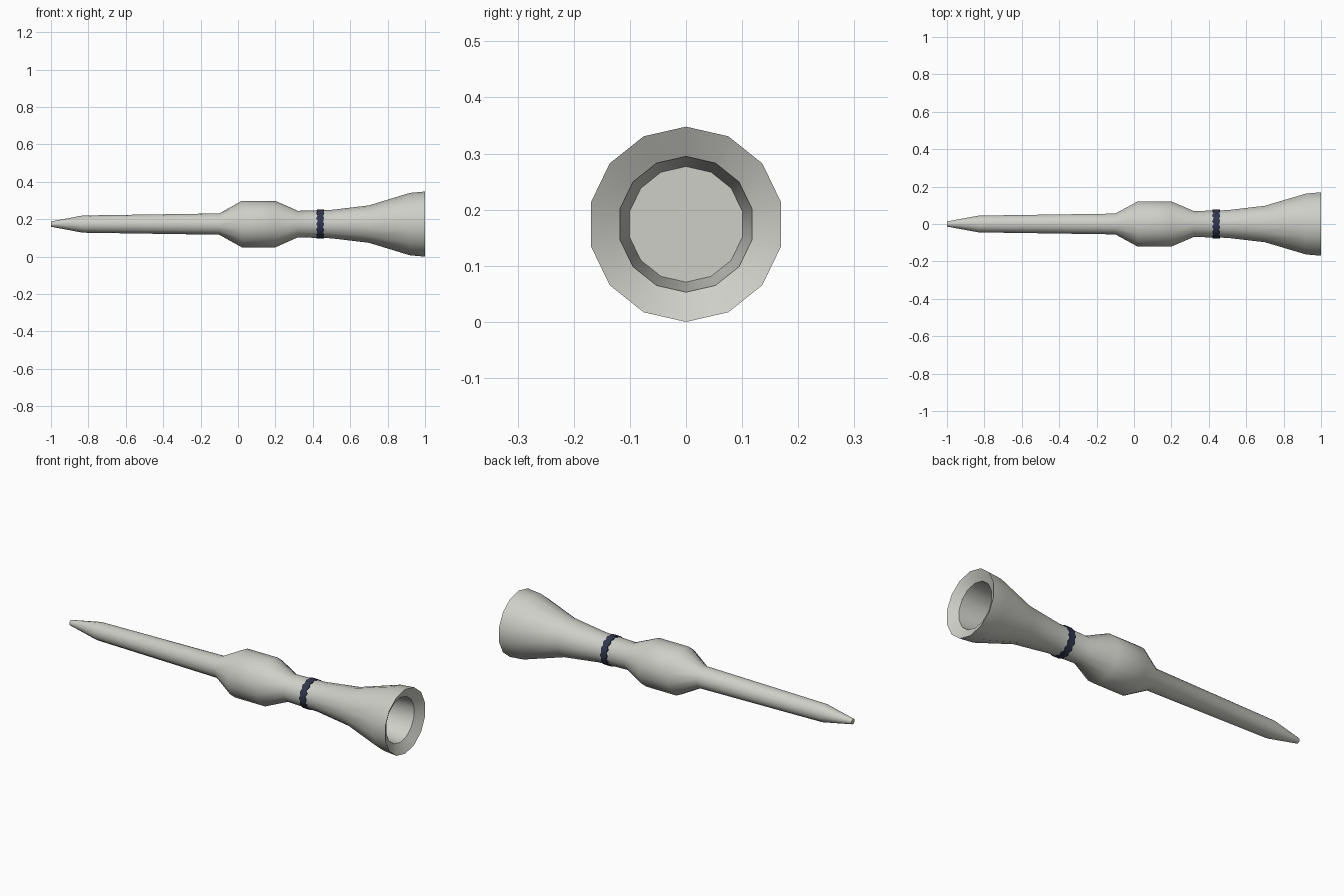
import bpy, bmesh, math

if "Cube" in bpy.data.objects:
    bpy.data.objects.remove(bpy.data.objects["Cube"])

SIDES = 14
AXIS_Z = 0.174


def material(name, rgb):
    mat = bpy.data.materials.new(name)
    mat.use_nodes = True
    mat.diffuse_color = (*rgb, 1)
    bsdf = mat.node_tree.nodes["Principled BSDF"]
    bsdf.inputs["Base Color"].default_value = (*rgb, 1)
    bsdf.inputs["Roughness"].default_value = 0.7
    return mat


def ring(bm, sides, position, radius):
    """Ring of vertices around the long axis; position(i) gives x."""
    verts = []
    for i in range(sides):
        a = math.tau * i / sides
        verts.append(bm.verts.new((position(i), radius * math.sin(a),
                                   AXIS_Z + radius * math.cos(a))))
    return verts


def bridge(bm, a, b):
    n = len(a)
    for i in range(n):
        j = (i + 1) % n
        bm.faces.new((a[i], a[j], b[j], b[i]))


def finish(bm, name, mat):
    bmesh.ops.recalc_face_normals(bm, faces=bm.faces)
    mesh = bpy.data.meshes.new(name)
    bm.to_mesh(mesh)
    bm.free()
    mesh.materials.append(mat)
    obj = bpy.data.objects.new(name, mesh)
    bpy.context.collection.objects.link(obj)
    bpy.ops.object.select_all(action="DESELECT")
    obj.select_set(True)
    bpy.context.view_layer.objects.active = obj
    bpy.ops.object.shade_smooth_by_angle(angle=math.radians(35))
    return obj


pale_grey = material("pale grey", (0.62, 0.62, 0.58))
navy = material("dark navy", (0.03, 0.036, 0.075))

# Turned body: thin stem, bulge, neck, flared bell, then lip and bore inside
profile = [(-1, 0.014), (-0.83, 0.046), (-0.1, 0.057), (0.02, 0.124),
           (0.2, 0.124), (0.32, 0.071), (0.5, 0.076), (0.7, 0.1),
           (0.92, 0.167), (1, 0.174), (0.97, 0.121), (0.78, 0.103)]
bm = bmesh.new()
rings = [ring(bm, SIDES, lambda i, x=x: x, r) for x, r in profile]
for a, b in zip(rings, rings[1:]):
    bridge(bm, a, b)
bm.faces.new(rings[0])
bm.faces.new(rings[-1])
finish(bm, "turned_body", pale_grey)

# Scalloped band around the neck, a closed loop with wavy edges
bm = bmesh.new()
loops = []
for side, radius in ((-1, 0.068), (-1, 0.078), (1, 0.078), (1, 0.068)):
    loops.append(ring(bm, SIDES * 2,
                      lambda i, s=side: 0.44 + s * (0.021 if i % 2 else 0.014),
                      radius))
for k in range(4):
    bridge(bm, loops[k], loops[(k + 1) % 4])
finish(bm, "neck_band", navy)
